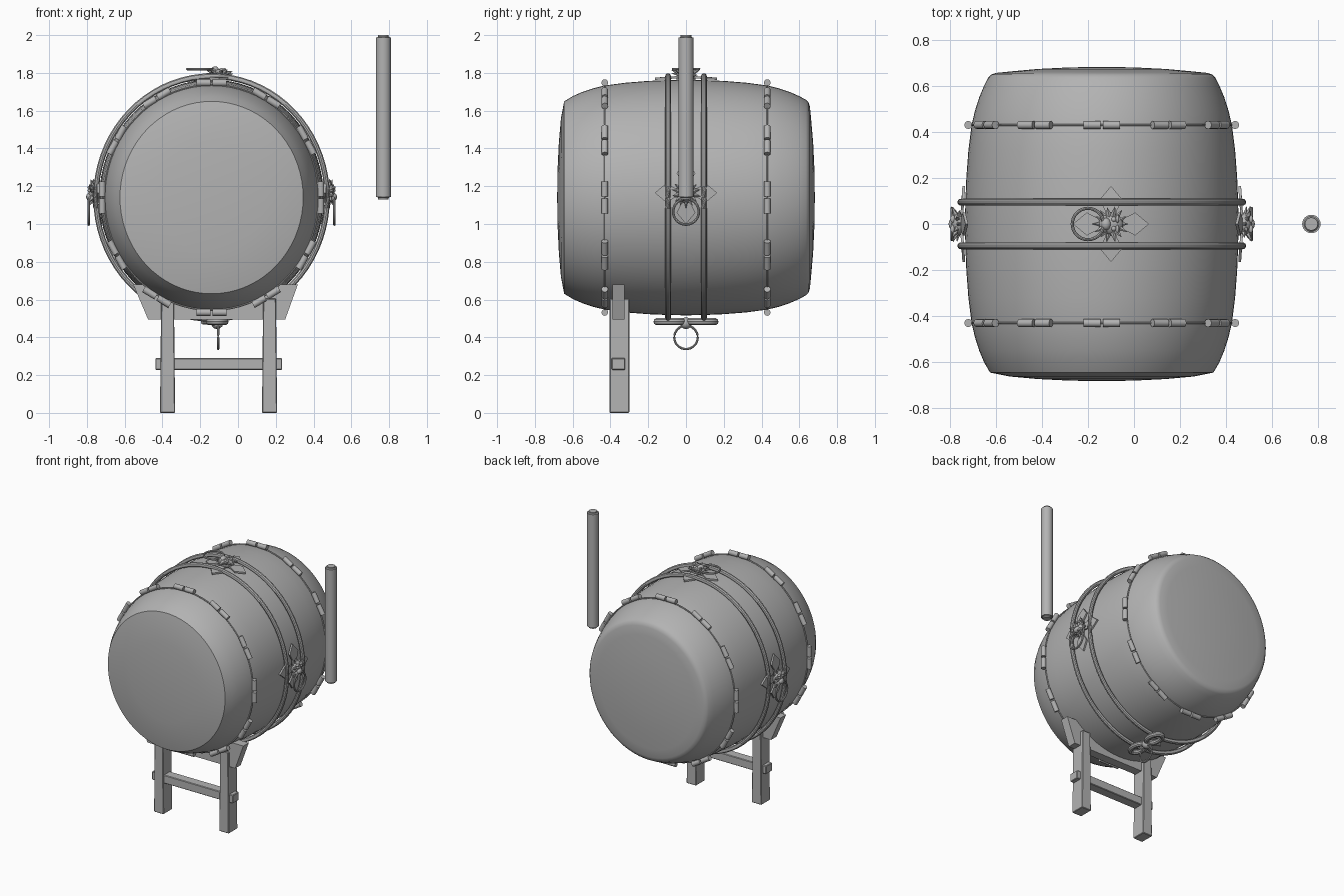
import bpy, bmesh, math, random
from mathutils import Matrix, Vector

cube = bpy.data.objects.get("Cube")
if cube:
    bpy.data.objects.remove(cube)

grey = bpy.data.materials.new("plain_grey")
grey.use_nodes = True
COLOUR = (0.45, 0.45, 0.45, 1)
grey.diffuse_color = COLOUR
grey.node_tree.nodes["Principled BSDF"].inputs["Base Color"].default_value = COLOUR

CX, CZ = -0.14, 1.14      # drum axis
TALL = 1.05               # drum is slightly taller than wide
DRUM = Matrix.Translation((CX, 0, CZ)) @ Matrix.Diagonal((1, 1, TALL, 1))


def finish(name, bm, smooth=True, matrix=None):
    if matrix:
        bm.transform(matrix)
    bmesh.ops.recalc_face_normals(bm, faces=bm.faces)
    mesh = bpy.data.meshes.new(name)
    bm.to_mesh(mesh)
    bm.free()
    obj = bpy.data.objects.new(name, mesh)
    bpy.context.collection.objects.link(obj)
    mesh.materials.append(grey)
    if smooth:
        bpy.ops.object.select_all(action='DESELECT')
        obj.select_set(True)
        bpy.context.view_layer.objects.active = obj
        bpy.ops.object.shade_smooth_by_angle(angle=math.radians(35))
    return obj


def tube(bm, points, r, sides=10, closed=False):
    """Sweep a round section along a list of points."""
    n, rings = len(points), []
    for i, p in enumerate(points):
        a = points[i - 1] if closed or i else p
        b = points[(i + 1) % n] if closed or i < n - 1 else p
        rot = (b - a).to_track_quat('Z', 'Y')
        rings.append([bm.verts.new(p + rot @ Vector((r * math.cos(t), r * math.sin(t), 0)))
                      for t in (math.tau * k / sides for k in range(sides))])
    for i in range(n if closed else n - 1):
        a, b = rings[i], rings[(i + 1) % n]
        for k in range(sides):
            bm.faces.new((a[k], a[(k + 1) % sides], b[(k + 1) % sides], b[k]))
    if not closed:
        bm.faces.new(rings[0])
        bm.faces.new(rings[-1])


def circle(r, u, v, centre=(0, 0, 0), n=48, squash=1):
    u, v, c = Vector(u), Vector(v), Vector(centre)
    return [c + u * r * math.cos(math.tau * i / n) + v * r * squash * math.sin(math.tau * i / n)
            for i in range(n)]


def prism(bm, outline, place, depth):
    """Extrude a 2D outline; place maps (a, b, d) to a position."""
    lo = [bm.verts.new(place(a, b, 0)) for a, b in outline]
    hi = [bm.verts.new(place(a, b, depth)) for a, b in outline]
    n = len(lo)
    bm.faces.new(lo)
    bm.faces.new(hi)
    for i in range(n):
        bm.faces.new((lo[i], lo[(i + 1) % n], hi[(i + 1) % n], hi[i]))


def box(name, lo, hi, taper=1, bevel=0.004):
    lo, hi = Vector(lo), Vector(hi)
    bm = bmesh.new()
    bmesh.ops.create_cube(bm, size=1)
    for v in bm.verts:
        if v.co.z > 0:
            v.co.x *= taper
        v.co = (lo + hi) / 2 + v.co * (hi - lo)
    bmesh.ops.bevel(bm, geom=bm.edges[:], offset=bevel, segments=1, affect='EDGES')
    finish(name, bm, smooth=False)


# Drum body: (y, radius) profile turned about the y axis
side = [(-0.645, 0.485), (-0.60, 0.511), (-0.55, 0.532), (-0.49, 0.551), (-0.43, 0.565),
        (-0.32, 0.579), (-0.2, 0.588), (-0.1, 0.592)]
front_head = [(-0.682, 0.0), (-0.68, 0.14), (-0.673, 0.28), (-0.662, 0.4)]
profile = front_head + side + [(0, 0.594)] + [(-y, r) for y, r in reversed(side[1:])]
profile += [(0.635, 0.493), (0.648, 0.481), (0.656, 0.46)] + [(-y, r) for y, r in reversed(front_head)]
bm = bmesh.new()
verts = [bm.verts.new((r, y, 0)) for y, r in profile]
edges = [bm.edges.new(pair) for pair in zip(verts, verts[1:])]
bmesh.ops.spin(bm, geom=verts + edges, cent=(0, 0, 0), axis=(0, 1, 0), angle=math.tau, steps=72)
bmesh.ops.remove_doubles(bm, verts=bm.verts, dist=0.0005)
finish("drum_body", bm, matrix=DRUM)

X, Y, Z = (1, 0, 0), (0, 1, 0), (0, 0, 1)
for label, s in (("front", -1), ("back", 1)):
    # Thick rope hoops round the middle
    bm = bmesh.new()
    tube(bm, circle(0.612, X, Z, (0, s * 0.095, 0), 72), 0.015, closed=True)
    finish(label + "_rope_hoop", bm, matrix=DRUM)

    # Thin cord threaded through pairs of short tubes
    bm = bmesh.new()
    tube(bm, circle(0.568, X, Z, (0, s * 0.43, 0), 72), 0.005, 6, closed=True)
    finish(label + "_thin_cord", bm, matrix=DRUM)
    bm = bmesh.new()
    for i in range(12):
        t = math.tau * i / 12
        out = Vector((math.cos(t), 0, math.sin(t)))
        along = Vector((-out.z, 0, out.x))
        mid = out * 0.579 + Vector((0, s * 0.43, 0))
        for d in (-1, 1):
            tube(bm, [mid + along * d * 0.006, mid + along * d * 0.08], 0.0175, 12)
    finish(label + "_cord_tubes", bm, matrix=DRUM)

# Drumstick
bm = bmesh.new()
bmesh.ops.create_cone(bm, cap_ends=True, segments=24, radius1=0.04, radius2=0.04, depth=0.87)
rims = [e for e in bm.edges if abs(e.verts[0].co.z - e.verts[1].co.z) < 0.01]
bmesh.ops.bevel(bm, geom=rims, offset=0.012, segments=3, affect='EDGES')
finish("drumstick", bm, matrix=Matrix.Translation((0.77, 0, 1.565)))


# Beast-head mounts: local x is up, y sideways, z outward
def mount(name, centre, up, out):
    up, out = Vector(up), Vector(out)
    frame = Matrix((up, out.cross(up), out)).transposed().to_4x4()
    frame.translation = centre
    random.seed(4)

    bm = bmesh.new()
    petal = [(0, -0.022), (0.06, -0.026), (0.105, -0.05), (0.165, 0), (0.105, 0.05),
             (0.06, 0.026), (0, 0.022)]
    for k in range(4):
        c, s = round(math.cos(k * math.pi / 2)), round(math.sin(k * math.pi / 2))

        def place(a, b, d):
            x, y = a * c - b * s, a * s + b * c
            return (x, y, d - x * x / 1.2 - y * y / 3)
        prism(bm, petal, place, 0.012)
    finish(name + "_plate", bm, False, frame)

    bm = bmesh.new()

    def ball(p, size):
        bmesh.ops.create_icosphere(bm, subdivisions=2, radius=1,
                                   matrix=Matrix.Translation(p) @ Matrix.Diagonal((*size, 1)))
    ball((0, 0, 0.018), (0.055, 0.05, 0.032))
    ball((-0.022, 0, 0.043), (0.022, 0.028, 0.02))
    for s in (-1, 1):
        ball((0.012, s * 0.02, 0.045), (0.011, 0.011, 0.009))
        ball((0.028, s * 0.022, 0.045), (0.008, 0.018, 0.01))
        ball((-0.03, s * 0.024, 0.036), (0.016, 0.014, 0.014))
    # mane of outward spikes
    for k in range(14):
        t = math.tau * k / 14
        tip = Vector((math.cos(t), math.sin(t), random.uniform(0.0, 0.5)))
        rot = tip.to_track_quat('Z', 'Y').to_matrix().to_4x4()
        at = Matrix.Translation(tip * 0.055 + Vector((0, 0, 0.014)))
        bmesh.ops.create_cone(bm, cap_ends=True, segments=5, radius1=0.015, radius2=0.001,
                              depth=random.uniform(0.035, 0.055), matrix=at @ rot)
    finish(name + "_beast_head", bm, True, frame)

    bm = bmesh.new()
    tube(bm, circle(0.068, X, Y, (-0.1, 0, 0.048), 32), 0.007, 8, closed=True)
    finish(name + "_ring", bm, True, frame)


mount("left", (0.462, 0, 1.165), Z, X)
mount("right", (-0.742, 0, 1.165), Z, (-1, 0, 0))
mount("top", (-0.1, 0, 1.772), X, Z)

# Underside: bow of thick loops with a hanging ring
bm = bmesh.new()
for s in (-1, 1):
    tube(bm, circle(0.068, Y, X, (-0.11, s * 0.085, 0.483), 28, 0.6), 0.019, 10, closed=True)
    tube(bm, [Vector((-0.11, s * 0.01, 0.475)), Vector((-0.19, s * 0.05, 0.483))], 0.014)
bmesh.ops.create_icosphere(bm, subdivisions=2, radius=0.032, matrix=Matrix.Translation((-0.11, 0, 0.475)))
finish("bottom_bow", bm)
bm = bmesh.new()
tube(bm, circle(0.062, Y, Z, (-0.105, 0, 0.4), 32), 0.006, 8, closed=True)
finish("bottom_ring", bm)

# Stand: cradle board with a curved top, two legs and a cross rail
sweep = [math.radians(230 + 80 * i / 20) for i in range(21)]
outline = [(-0.476, 0.495), (-0.555, 0.68)]
outline += [(CX + 0.572 * math.cos(t), CZ + 0.6 * math.sin(t)) for t in sweep]
outline += [(0.317, 0.68), (0.25, 0.495)]
bm = bmesh.new()
prism(bm, outline, lambda a, b, d: (a, d - 0.39, b), 0.065)
finish("stand_cradle", bm, smooth=False)
for label, x in (("left", 0.167), ("right", -0.373)):
    box(label + "_leg", (x - 0.04, -0.405, 0), (x + 0.04, -0.3, 0.605), taper=0.85)
box("cross_rail", (-0.437, -0.394, 0.228), (0.233, -0.322, 0.29))
